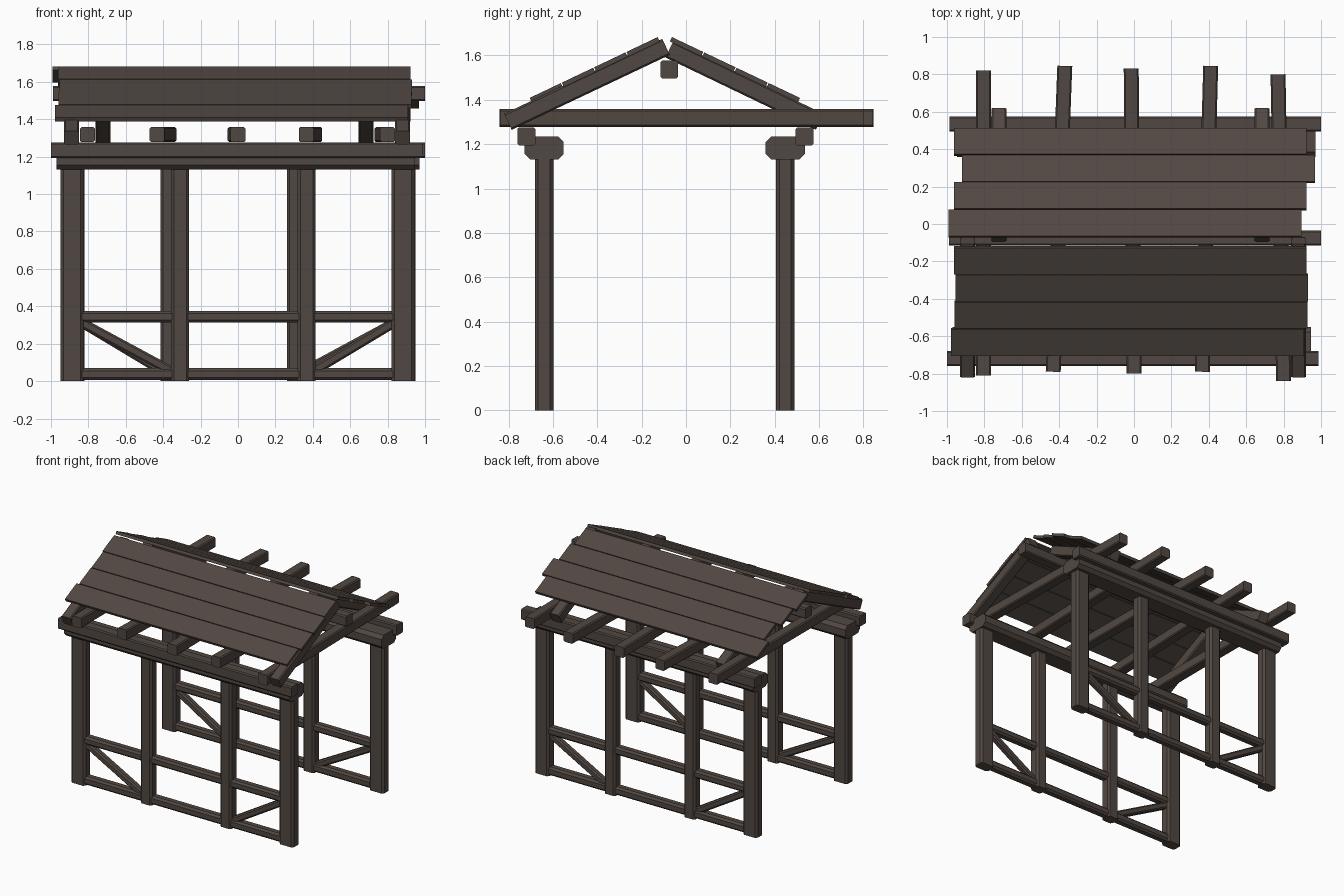
import bpy, bmesh, math
from mathutils import Vector, Matrix

if "Cube" in bpy.data.objects:
    bpy.data.objects.remove(bpy.data.objects["Cube"])

wood = bpy.data.materials.new("dark brown wood")
wood.diffuse_color = (0.083, 0.064, 0.054, 1)
wood.use_nodes = True
wood.node_tree.nodes["Principled BSDF"].inputs["Base Color"].default_value = wood.diffuse_color


def beam(name, p0, p1, w, h, bevel=0.008):
    """Chamfered timber from p0 to p1; w is its sideways width, h its depth."""
    p0, p1 = Vector(p0), Vector(p1)
    d = (p1 - p0).normalized()
    up = Vector((0, 1, 0)) if abs(d.z) > 0.95 else Vector((0, 0, 1))
    side = d.cross(up).normalized()
    top = side.cross(d).normalized()
    rot = Matrix((d, side, top)).transposed().to_4x4()
    bm = bmesh.new()
    bmesh.ops.create_cube(bm, size=1, matrix=Matrix.Diagonal(((p1 - p0).length, w, h, 1)))
    if bevel:
        long_edges = [e for e in bm.edges if abs(e.verts[0].co.x - e.verts[1].co.x) > 1e-4]
        bmesh.ops.bevel(bm, geom=long_edges, offset=bevel, segments=1,
                        affect='EDGES', profile=0.5)
    bm.transform(Matrix.Translation((p0 + p1) / 2) @ rot)
    bmesh.ops.recalc_face_normals(bm, faces=bm.faces)
    me = bpy.data.meshes.new(name)
    bm.to_mesh(me)
    bm.free()
    me.materials.append(wood)
    ob = bpy.data.objects.new(name, me)
    bpy.context.collection.objects.link(ob)
    return ob


# Two side walls; the back one is the front one turned half round
POSTS = [(-0.888, 0.122), (-0.31, 0.097), (0.367, 0.097), (0.882, 0.122)]
for wall, s, y in (("front", 1, -0.64), ("back", -1, 0.448)):
    for i, (x, w) in enumerate(POSTS):
        beam(f"{wall}_post_{i}", (s * x, y, 0), (s * x, y, 1.14), w, 0.083, 0.015)
    # sill and middle rail between the posts
    for i in range(3):
        a, b = s * POSTS[i][0], s * POSTS[i + 1][0]
        beam(f"{wall}_sill_{i}", (a, y, 0.037), (b, y, 0.037), 0.066, 0.064, 0.014)
        beam(f"{wall}_rail_{i}", (a, y, 0.345), (b, y, 0.345), 0.066, 0.062, 0.014)
    # diagonal braces in the end bays
    beam(f"{wall}_brace_left", (s * -0.84, y, 0.315), (s * -0.34, y, 0.045), 0.05, 0.05, 0.01)
    beam(f"{wall}_brace_right", (s * 0.84, y, 0.315), (s * 0.39, y, 0.045), 0.05, 0.05, 0.01)
    # wide chamfered wall plate and the purlin resting on its outer edge
    beam(f"{wall}_wall_plate", (s * -0.97, y, 1.183), (s * 0.947, y, 1.183), 0.177, 0.104, 0.025)
    yp = -0.72 if s == 1 else 0.535
    beam(f"{wall}_purlin", (s * -1, yp, 1.235), (s * 0.987, yp, 1.235), 0.081, 0.082)

# Tie beams across, each slightly skewed: front x, front y, back x, back y
TIES = [(-0.805, -0.81, -0.805, 0.82), (-0.432, -0.79, -0.37, 0.845), (0, -0.80, -0.015, 0.832),
        (0.365, -0.79, 0.41, 0.845), (0.80, -0.84, 0.77, 0.80)]
for i, (x0, y0, x1, y1) in enumerate(TIES):
    beam(f"tie_beam_{i}", (x0, y0, 1.318), (x1, y1, 1.318), 0.08, 0.08)

# Ridge beam
beam("ridge_beam", (-0.99, -0.075, 1.537), (1, -0.075, 1.537), 0.08, 0.08)

# Sloping rafters at both ends
for i, x in enumerate((-0.89, 0.88)):
    beam(f"front_rafter_{i}", (x, -0.803, 1.301), (x, -0.09, 1.639), 0.08, 0.08)
for i, x in enumerate((-0.723, 0.685)):
    beam(f"back_rafter_{i}", (x, 0.603, 1.301), (x, -0.075, 1.627), 0.08, 0.08)

# Roof boards, top to bottom, each shifted a little sideways
ROOF = [("front", -1, 0.123, (-0.02, -0.012, -0.015, -0.035)),
        ("back", 1, -0.068, (-0.047, -0.02, 0.023, -0.02))]
SLOPE = 0.475
for side, s, start, shifts in ROOF:
    for i, cx in enumerate(shifts):
        a = start + 0.1455 * i
        b = a + 0.141
        za, zb = (1.673 - SLOPE * (t - start) for t in (a, b))
        ob = beam(f"{side}_roof_board_{i}", (cx, s * a, za), (cx, s * b, zb), 1.887, 0.022, 0)
